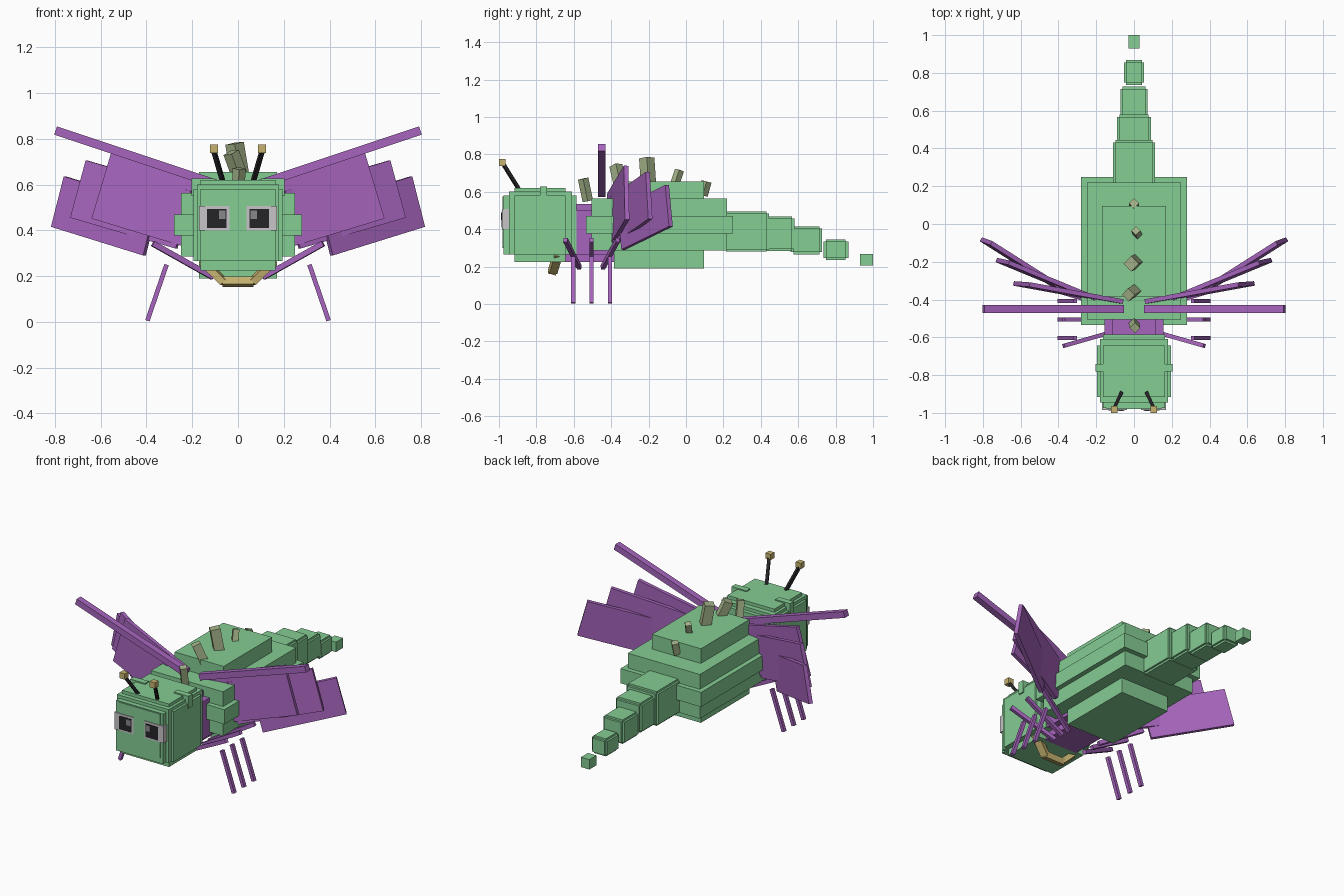
import bpy, bmesh
from mathutils import Vector, Matrix

cube = bpy.data.objects.get("Cube")
if cube:
    bpy.data.objects.remove(cube, do_unlink=True)


def material(name, rgb):
    m = bpy.data.materials.new(name)
    m.use_nodes = True
    m.diffuse_color = (*rgb, 1)
    m.node_tree.nodes["Principled BSDF"].inputs["Base Color"].default_value = (*rgb, 1)
    return m


GREEN = material("leaf green", (0.235, 0.61, 0.295))
PURPLE = material("violet", (0.385, 0.13, 0.51))
GOLD = material("dull gold", (0.57, 0.45, 0.16))
SPINE = material("sage", (0.37, 0.45, 0.25))
BLACK = material("near black", (0.018, 0.018, 0.022))
WHITE = material("eye grey", (0.58, 0.56, 0.58))
GLINT = material("mid grey", (0.25, 0.25, 0.26))


def finish(name, bm, mat, mirror):
    bmesh.ops.recalc_face_normals(bm, faces=bm.faces)
    me = bpy.data.meshes.new(name)
    bm.to_mesh(me)
    bm.free()
    me.materials.append(mat)
    ob = bpy.data.objects.new(name, me)
    bpy.context.collection.objects.link(ob)
    if mirror:
        ob.modifiers.new("Mirror", "MIRROR").use_mirror_merge = False
    return ob


def add_box(bm, lo, hi):
    lo, hi = Vector(lo), Vector(hi)
    mat = Matrix.Translation((lo + hi) / 2) @ Matrix.Diagonal((*(hi - lo), 1))
    bmesh.ops.create_cube(bm, size=1, matrix=mat)


def box(name, x, y, z, mat, mirror=False):
    """Axis-aligned box; a single x value means symmetric about the middle."""
    x = x if isinstance(x, tuple) else (-x, x)
    bm = bmesh.new()
    add_box(bm, (x[0], y[0], z[0]), (x[1], y[1], z[1]))
    return finish(name, bm, mat, mirror)


def stepped_block(name, x, y, z, step, mat):
    """Block with stepped edges: three boxes, each full size along one axis."""
    bm = bmesh.new()
    for axis in range(3):
        lo, hi = Vector((-x, y[0], z[0])), Vector((x, y[1], z[1]))
        for i in range(3):
            if i != axis:
                lo[i] += step[i]
                hi[i] -= step[i]
        add_box(bm, lo, hi)
    return finish(name, bm, mat, False)


def beam(name, p, q, width, height, mat, up=(0, 0, 1), mirror=True):
    """Rectangular bar from p to q; height runs along up."""
    p, q = Vector(p), Vector(q)
    along = q - p
    side = Vector(up).cross(along).normalized()
    top = along.cross(side).normalized()
    m = Matrix((along, side * width, top * height)).transposed().to_4x4()
    bm = bmesh.new()
    bmesh.ops.create_cube(bm, size=1, matrix=Matrix.Translation((p + q) / 2) @ m)
    return finish(name, bm, mat, mirror)


# Body: stacked slabs, widest in the middle
box("body_middle", 0.28, (-0.535, 0.25), (0.378, 0.47), GREEN)
box("body_lower", 0.25, (-0.505, 0.22), (0.285, 0.378), GREEN)
box("body_upper", 0.25, (-0.505, 0.22), (0.47, 0.563), GREEN)
box("back_slab", 0.17, (-0.385, 0.095), (0.563, 0.655), GREEN)
box("belly_slab", 0.17, (-0.385, 0.095), (0.19, 0.285), GREEN)

# Neck
box("neck", 0.155, (-0.65, -0.4), (0.265, 0.5), PURPLE)
box("neck_core", 0.115, (-0.65, -0.38), (0.225, 0.535), PURPLE)

# Head
stepped_block("head", 0.195, (-0.975, -0.585), (0.225, 0.62), (0.032, 0.058, 0.04), GREEN)
box("head_shell", 0.18, (-0.945, -0.61), (0.265, 0.6), GREEN)
box("face_panel", 0.145, (-0.98, -0.9), (0.3, 0.575), GREEN)
box("head_clip", (0.1, 0.203), (-0.78, -0.742), (0.55, 0.627), GREEN, True)

# Eyes
box("eye", (0.038, 0.17), (-0.984, -0.92), (0.4, 0.507), WHITE, True)
box("pupil", (0.05, 0.135), (-0.987, -0.98), (0.41, 0.493), BLACK, True)
box("eye_glint", (0.055, 0.083), (-0.99, -0.985), (0.45, 0.487), GLINT, True)

# Antennae
beam("antenna", (0.063, -0.885, 0.6), (0.105, -0.975, 0.745), 0.018, 0.018, BLACK)
box("antenna_tip", (0.087, 0.123), (-1.0, -0.964), (0.738, 0.774), GOLD, True)

# Jaw strap
beam("jaw_bottom", (-0.068, -0.713, 0.175), (0.068, -0.713, 0.175), 0.045, 0.035,
     GOLD, up=(0, 0.3, 1), mirror=False)
beam("jaw_side", (0.06, -0.713, 0.172), (0.155, -0.685, 0.265), 0.045, 0.032, GOLD)

# Back spines: base, tip and thickness
spines = [((0, -0.525, 0.55), (0.005, -0.55, 0.67), 0.04),
          ((0.01, -0.35, 0.63), (-0.03, -0.375, 0.74), 0.05),
          ((0.01, -0.2, 0.63), (-0.015, -0.21, 0.78), 0.058),
          ((0.02, -0.06, 0.64), (0.01, -0.035, 0.715), 0.035),
          ((0, 0.09, 0.58), (0, 0.11, 0.655), 0.038)]
for i, (base, tip, size) in enumerate(spines):
    beam(f"back_spine_{i + 1}", base, tip, size, size, SPINE, up=(1, 1, 0), mirror=False)

# Tail: shrinking stepped segments
tail = [(0.11, (0.2, 0.445), (0.28, 0.495)), (0.09, (0.38, 0.58), (0.283, 0.468)),
        (0.072, (0.56, 0.728), (0.265, 0.415)), (0.054, (0.735, 0.868), (0.235, 0.345))]
for i, (x, y, z) in enumerate(tail):
    stepped_block(f"tail_segment_{i + 1}", x, y, z, (0.012, 0.014, 0.012), GREEN)
box("tail_tip", 0.029, (0.93, 1.0), (0.205, 0.267), GREEN)

# Wings: a spar and three overlapping membranes, given by lower edge and height vector
beam("wing_spar", (0.06, -0.45, 0.59), (0.797, -0.45, 0.836), 0.04, 0.038, PURPLE)
membranes = [((0.14, -0.405, 0.3), (0.635, -0.315, 0.45), (-0.08, -0.005, 0.29)),
             ((0.27, -0.38, 0.32), (0.73, -0.19, 0.455), (-0.07, -0.015, 0.25)),
             ((0.41, -0.335, 0.29), (0.812, -0.08, 0.415), (-0.058, -0.022, 0.22))]
for i, (inner, outer, rise) in enumerate(membranes):
    rise = Vector(rise)
    beam(f"wing_membrane_{i + 1}", Vector(inner) + rise / 2, Vector(outer) + rise / 2,
         0.024, rise.length, PURPLE, up=rise)

# Legs: fanned upper bars, parallel lower bars
for name, y, hip_y, knee_y in (("front", -0.603, -0.57, -0.645),
                               ("middle", -0.505, -0.505, -0.505),
                               ("rear", -0.407, -0.445, -0.365)):
    beam(f"{name}_upper_leg", (0.11, hip_y, 0.195), (0.372, knee_y, 0.342), 0.022, 0.024, PURPLE)
    beam(f"{name}_lower_leg", (0.312, y, 0.25), (0.396, y, 0.005), 0.02, 0.022,
         PURPLE, up=(0, 1, 0))
